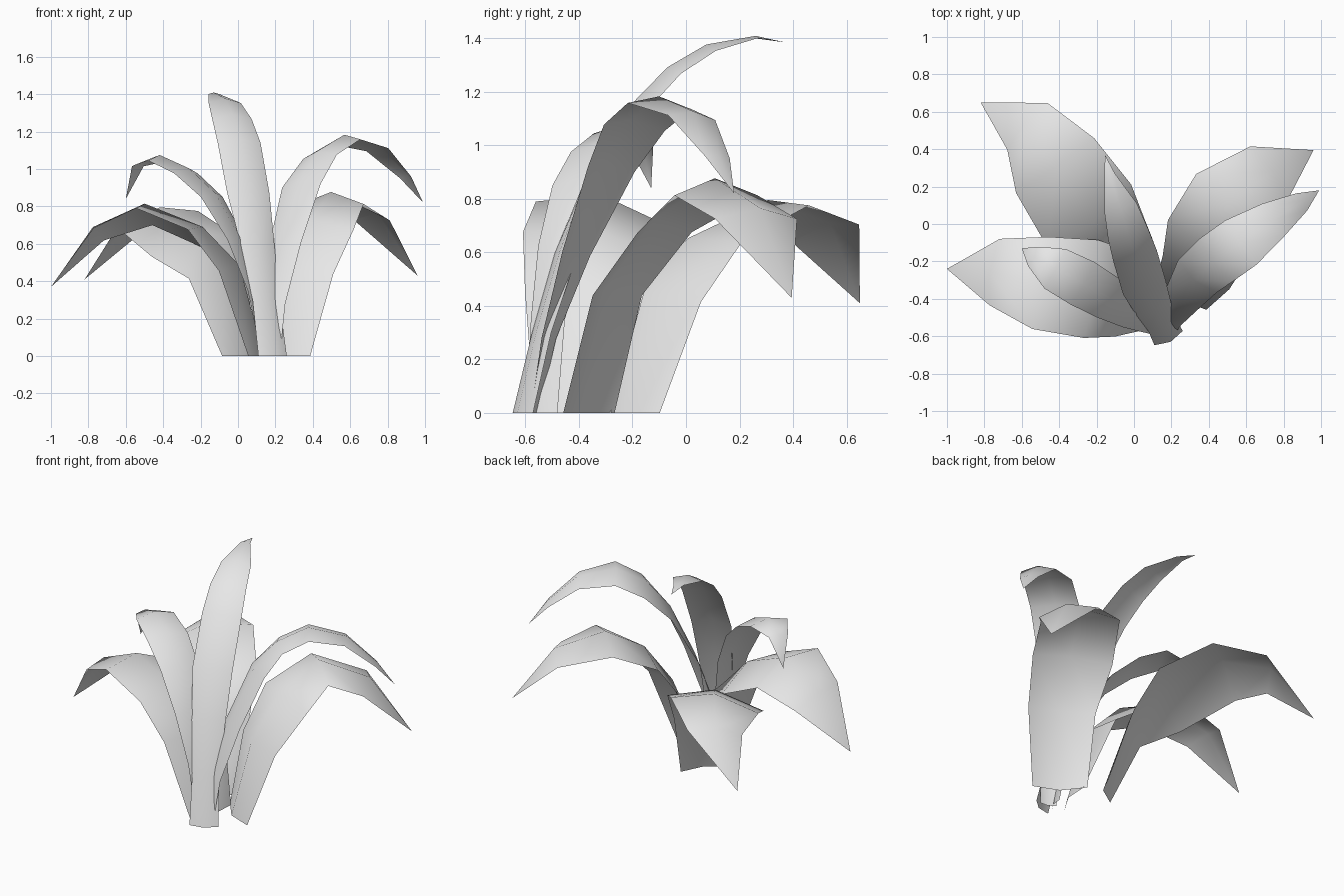
import bpy
import bmesh
from mathutils import Vector

if "Cube" in bpy.data.objects:
    bpy.data.objects.remove(bpy.data.objects["Cube"], do_unlink=True)

# One pale grey for the whole plant
leaf_grey = bpy.data.materials.new("pale_grey")
leaf_grey.use_nodes = True
colour = (0.8, 0.8, 0.8, 1.0)
leaf_grey.diffuse_color = colour
leaf_grey.node_tree.nodes["Principled BSDF"].inputs["Base Color"].default_value = colour


def make_leaf(name, rows, arch, roll=0.0):
    """Sweep an arched strip along a centre line.

    rows: (x, y, z, half_width) from base to tip; the tip closes to a point.
    arch: rise of the midrib as a share of the half width.
    roll: lift of the leaf's left edge as a share of the half width.
    """
    bm = bmesh.new()
    centres = [Vector(row[:3]) for row in rows]
    last = len(rows) - 1
    previous = None
    for i, (centre, row) in enumerate(zip(centres, rows)):
        if i == last:
            tip = bm.verts.new(centre)
            bm.faces.new((previous[0], previous[1], tip))
            bm.faces.new((previous[1], previous[2], tip))
            break
        # Frame of this cross-section: along, across and outward
        along = (centres[i + 1] - centres[max(i - 1, 0)]).normalized()
        across = Vector((along.y, -along.x, 0)).normalized()
        outward = across.cross(along)
        half = row[3]
        lift = Vector((0, 0, roll * half)) if i > 1 else Vector()
        points = [
            centre - across * half - outward * arch * half / 2 + lift,
            centre + outward * arch * half / 2,
            centre + across * half - outward * arch * half / 2 - lift,
        ]
        if i == 0:
            for point in points:
                point.z = 0.0
        current = [bm.verts.new(point) for point in points]
        if previous:
            for a in range(2):
                bm.faces.new((previous[a], previous[a + 1], current[a + 1], current[a]))
        previous = current

    mesh = bpy.data.meshes.new(name)
    bm.to_mesh(mesh)
    bm.free()
    mesh.materials.append(leaf_grey)
    for face in mesh.polygons:
        face.use_smooth = True
    leaf = bpy.data.objects.new(name, mesh)
    bpy.context.collection.objects.link(leaf)
    return leaf


# Tall narrow leaves in the middle
make_leaf("tall_centre_leaf", [
    (0.19, -0.62, 0, 0.085),
    (0.155, -0.55, 0.3, 0.08),
    (0.11, -0.46, 0.6, 0.1),
    (0.06, -0.35, 0.88, 0.12),
    (0.01, -0.185, 1.15, 0.12),
    (-0.03, -0.06, 1.28, 0.11),
    (-0.07, 0.08, 1.365, 0.09),
    (-0.13, 0.26, 1.405, 0.03),
    (-0.155, 0.37, 1.385, 0),
], arch=0.28)

make_leaf("tall_left_leaf", [
    (0.175, -0.57, 0, 0.05),
    (0.19, -0.52, 0.28, 0.065),
    (0.245, -0.42, 0.6, 0.1),
    (0.33, -0.29, 0.92, 0.135),
    (0.43, -0.2, 1.08, 0.145),
    (0.57, -0.1, 1.165, 0.145),
    (0.75, 0.025, 1.115, 0.105),
    (0.9, 0.12, 0.96, 0.055),
    (0.99, 0.18, 0.82, 0),
], arch=0.25, roll=-0.08)

make_leaf("tall_right_leaf", [
    (0.15, -0.54, 0, 0.06),
    (0.09, -0.52, 0.35, 0.07),
    (0, -0.47, 0.63, 0.1),
    (-0.13, -0.4, 0.86, 0.12),
    (-0.27, -0.32, 0.99, 0.13),
    (-0.42, -0.24, 1.06, 0.12),
    (-0.54, -0.17, 1.02, 0.06),
    (-0.6, -0.13, 0.84, 0),
], arch=0.25)

# Broad drooping leaves around the outside
make_leaf("broad_left_leaf", [
    (0.245, -0.38, 0, 0.16),
    (0.32, -0.28, 0.45, 0.2),
    (0.39, -0.1, 0.7, 0.24),
    (0.5, 0.11, 0.845, 0.23),
    (0.73, 0.27, 0.745, 0.18),
    (0.96, 0.395, 0.43, 0),
], arch=0.28)

make_leaf("broad_back_leaf", [
    (0.025, -0.22, 0, 0.145),
    (-0.09, -0.12, 0.43, 0.22),
    (-0.225, 0.025, 0.62, 0.28),
    (-0.42, 0.31, 0.76, 0.255),
    (-0.58, 0.53, 0.69, 0.165),
    (-0.82, 0.65, 0.41, 0),
], arch=0.28, roll=-0.2)

make_leaf("broad_right_leaf", [
    (0.12, -0.43, 0, 0.15),
    (-0.02, -0.385, 0.47, 0.23),
    (-0.21, -0.35, 0.66, 0.265),
    (-0.5, -0.315, 0.78, 0.25),
    (-0.76, -0.255, 0.67, 0.18),
    (-1, -0.24, 0.37, 0),
], arch=0.28, roll=0.18)
